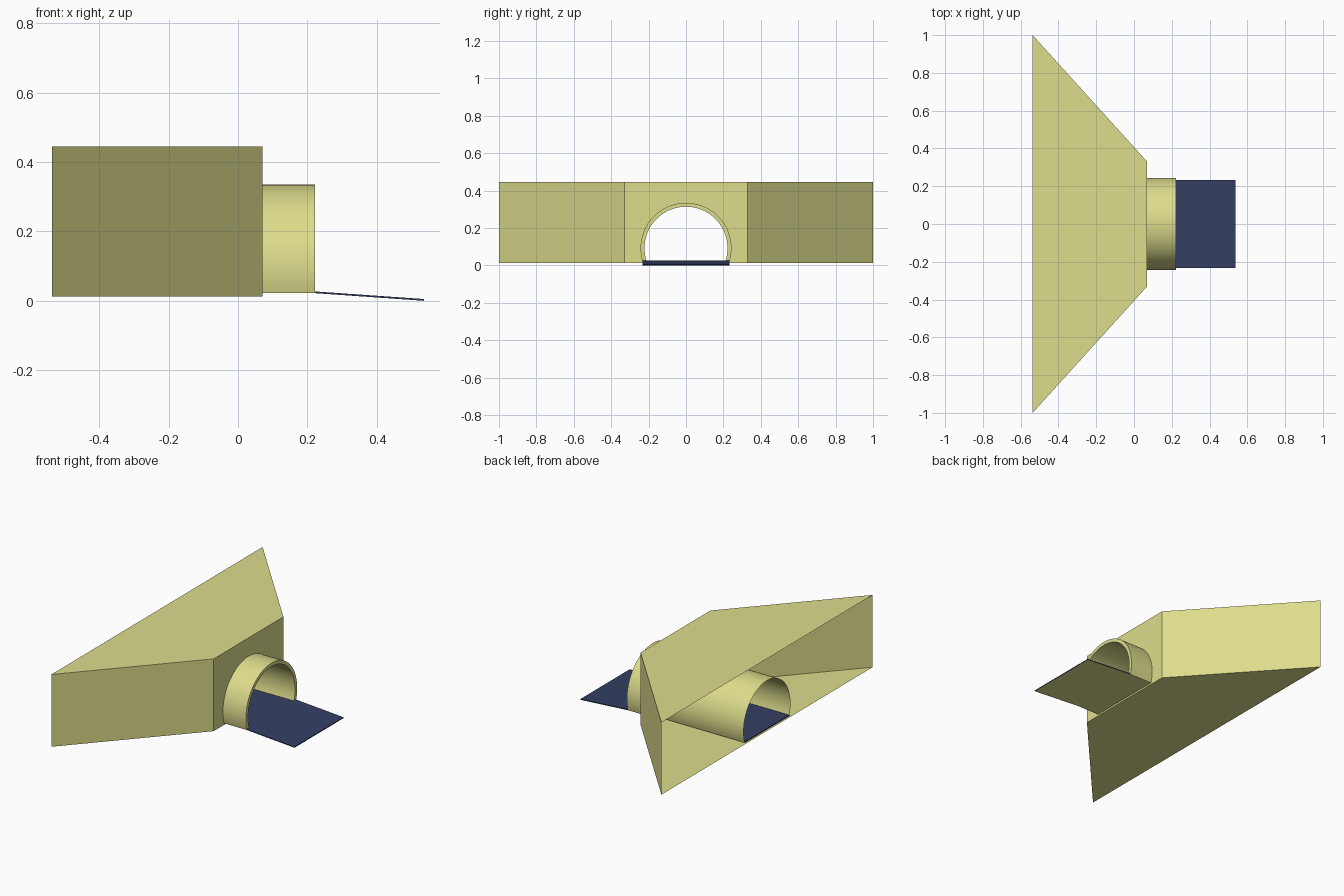
import bpy, bmesh, math

if "Cube" in bpy.data.objects:
    bpy.data.objects.remove(bpy.data.objects["Cube"])

X_BACK, X_WALL, X_LIP, X_END = -0.537, 0.07, 0.222, 0.537
Z_LOW, Z_TOP, Z_FLOOR = 0.012, 0.445, 0.022
CENTRE_Z, R_IN, R_OUT, PLATE = 0.092, 0.222, 0.243, 0.005
SEGMENTS = 40


def material(name, rgb):
    mat = bpy.data.materials.new(name)
    mat.diffuse_color = (*rgb, 1)
    mat.use_nodes = True
    mat.node_tree.nodes["Principled BSDF"].inputs["Base Color"].default_value = mat.diffuse_color
    return mat


OLIVE = material("olive", (0.72, 0.72, 0.265))
NAVY = material("navy", (0.034, 0.05, 0.125))


def make(name, verts, faces, mats, smooth=False, recalc=True):
    mesh = bpy.data.meshes.new(name)
    mesh.from_pydata(verts, [], faces)
    if recalc:
        bm = bmesh.new()
        bm.from_mesh(mesh)
        bmesh.ops.recalc_face_normals(bm, faces=bm.faces)
        bm.to_mesh(mesh)
        bm.free()
    for mat in mats:
        mesh.materials.append(mat)
    obj = bpy.data.objects.new(name, mesh)
    bpy.context.collection.objects.link(obj)
    if smooth:
        bpy.ops.object.select_all(action='DESELECT')
        obj.select_set(True)
        bpy.context.view_layer.objects.active = obj
        bpy.ops.object.shade_smooth_by_angle(angle=math.radians(35))
    return obj


def arch(radius):
    """Arch points (y, z) from the +y foot over the top to the -y foot."""
    dip = math.asin((CENTRE_Z - Z_FLOOR) / radius)
    sweep = math.pi + 2 * dip
    return [(radius * math.cos(-dip + sweep * i / SEGMENTS),
             CENTRE_Z + radius * math.sin(-dip + sweep * i / SEGMENTS))
            for i in range(SEGMENTS + 1)]


def extrude(profile, x0, x1, closed):
    n = len(profile)
    verts = [(x, y, z) for x in (x0, x1) for y, z in profile]
    faces = [(i, (i + 1) % n, n + (i + 1) % n, n + i)
             for i in range(n if closed else n - 1)]
    return verts, faces


# Flared housing: thin shell, open at the back, arched hole in the front wall
plan = [(X_BACK, -1), (X_WALL, -0.33), (X_WALL, 0.33), (X_BACK, 1)]
verts = [(x, y, z) for z in (Z_LOW, Z_TOP) for x, y in plan]
faces = [(3, 2, 1, 0), (4, 5, 6, 7), (0, 1, 5, 4), (2, 3, 7, 6)]
hole = arch(R_IN)
first, last = 8, 8 + SEGMENTS
verts += [(X_WALL, y, z) for y, z in hole]
faces.append((1, 2, first, last))
faces.append((2, 6, 5, 1, *range(last, first - 1, -1)))
make("flared_housing", verts, faces, [OLIVE], recalc=False)

# Inner tunnel, a single-sheet arch
verts, faces = extrude(hole, X_BACK, X_WALL, False)
make("inner_tunnel", verts, faces, [OLIVE], smooth=True, recalc=False)

# Thick collar around the outlet
ring = arch(R_OUT) + hole[::-1]
verts, faces = extrude(ring, X_WALL, X_LIP, True)
n, m = len(ring), SEGMENTS
for base in (0, n):
    faces += [(base + i, base + i + 1, base + n - 2 - i, base + n - 1 - i)
              for i in range(m)]
make("outlet_collar", verts, faces, [OLIVE], smooth=True)


# Floor plates: navy above, olive underside
def plate(name, half, x0, z0, x1, z1):
    verts = [(x, y, z + dz) for dz in (0, PLATE)
             for x, y, z in ((x0, -half, z0), (x1, -half, z1),
                             (x1, half, z1), (x0, half, z0))]
    faces = [(3, 2, 1, 0), (4, 5, 6, 7)] + [
        (i, (i + 1) % 4, 4 + (i + 1) % 4, 4 + i) for i in range(4)]
    obj = make(name, verts, faces, [NAVY, OLIVE])
    for face in obj.data.polygons:
        if face.normal.z < -0.5:
            face.material_index = 1


inner_half = hole[0][0]
outer_half = ring[0][0]
plate("tunnel_floor", inner_half, X_BACK, Z_FLOOR, X_WALL, Z_FLOOR)
plate("collar_floor", outer_half, X_WALL, Z_FLOOR, X_LIP, Z_FLOOR)
plate("exit_ramp", outer_half, X_LIP, Z_FLOOR, X_END, 0)
